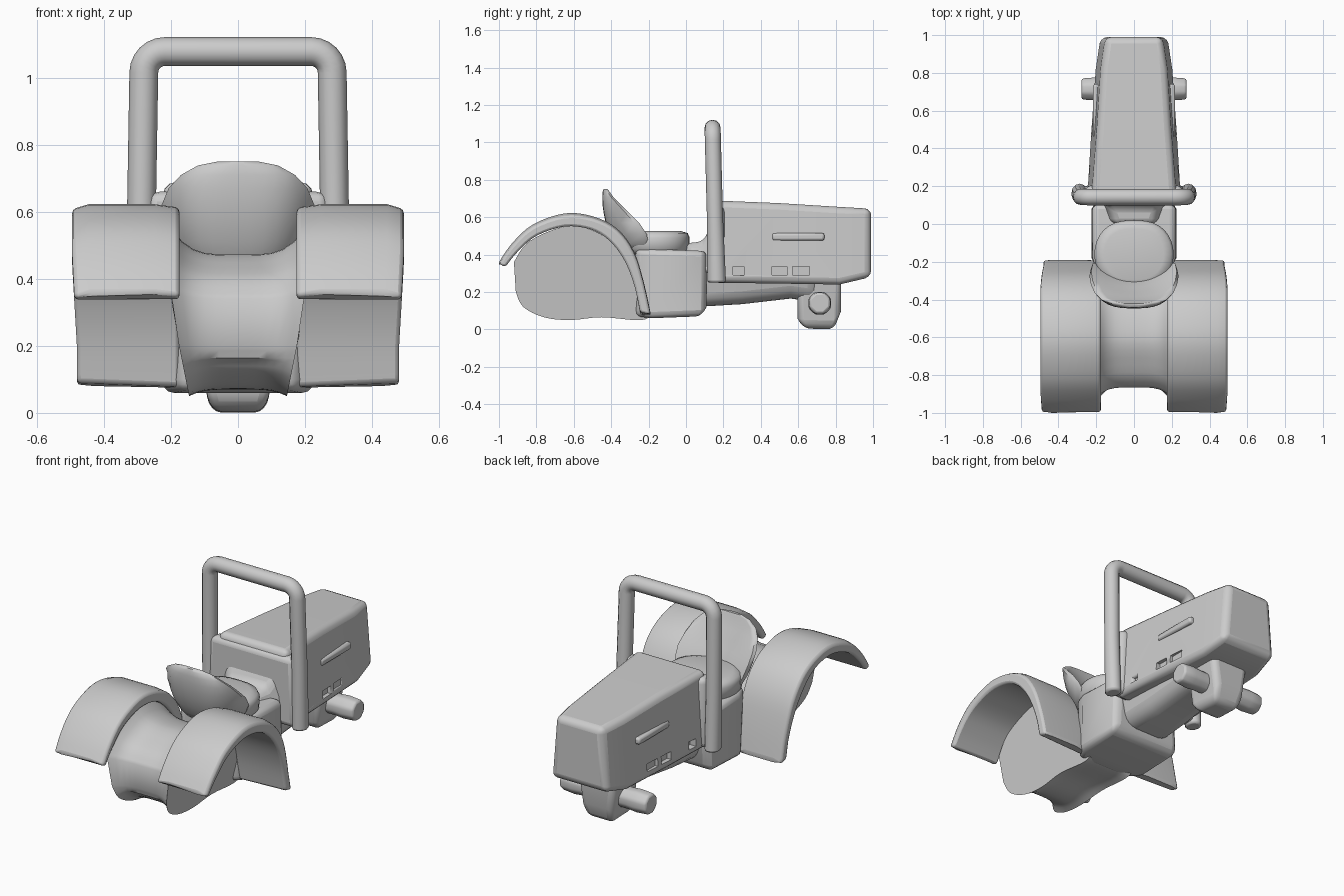
import bpy, bmesh
from math import sin, cos, pi, radians

if "Cube" in bpy.data.objects:
    bpy.data.objects.remove(bpy.data.objects["Cube"])


def finish(name, bm, bevel=0.0, seg=3, angle=35):
    bmesh.ops.recalc_face_normals(bm, faces=bm.faces[:])
    me = bpy.data.meshes.new(name)
    bm.to_mesh(me)
    bm.free()
    ob = bpy.data.objects.new(name, me)
    bpy.context.collection.objects.link(ob)
    if bevel:
        m = ob.modifiers.new("bevel", 'BEVEL')
        m.width, m.segments, m.limit_method = bevel, seg, 'ANGLE'
        m.angle_limit = radians(40)
    bpy.ops.object.select_all(action='DESELECT')
    ob.select_set(True)
    bpy.context.view_layer.objects.active = ob
    bpy.ops.object.shade_smooth_by_angle(angle=radians(angle))
    return ob


def loft_rings(bm, rings):
    vs = [[bm.verts.new(p) for p in r] for r in rings]
    n = len(vs[0])
    for a, b in zip(vs, vs[1:]):
        for i in range(n):
            bm.faces.new((a[i], a[(i + 1) % n], b[(i + 1) % n], b[i]))
    bm.faces.new(vs[0])
    bm.faces.new(vs[-1][::-1])


def loft(name, sections, bevel, **kw):
    """sections along y: (y, z bottom, z top, half width bottom, half width top)"""
    bm = bmesh.new()
    loft_rings(bm, [[(-b, y, z0), (b, y, z0), (t, y, z1), (-t, y, z1)]
                    for y, z0, z1, b, t in sections])
    return finish(name, bm, bevel, **kw)


def box(bm, x0, x1, y0, y1, z0, z1):
    loft_rings(bm, [[(x0, y, z0), (x1, y, z0), (x1, y, z1), (x0, y, z1)] for y in (y0, y1)])


def smooth_path(pts, steps=4):
    """Catmull-Rom interpolation of an open 2D path"""
    p = [pts[0]] + pts + [pts[-1]]
    out = []
    for i in range(1, len(p) - 2):
        for s in range(steps):
            t = s / steps
            out.append(tuple(0.5 * (2 * b + (c - a) * t + (2 * a - 5 * b + 4 * c - d) * t * t
                                    + (3 * b - a - 3 * c + d) * t ** 3)
                             for a, b, c, d in zip(p[i - 1], p[i], p[i + 1], p[i + 2])))
    return out + [pts[-1]]


# hood with side slots
hood = loft("hood", [(0.13, 0.25, 0.69, 0.25, 0.225), (0.5, 0.245, 0.675, 0.228, 0.195),
                     (0.82, 0.24, 0.655, 0.205, 0.175), (0.99, 0.28, 0.645, 0.18, 0.15)], 0.035)
bm = bmesh.new()
for s in (-1, 1):
    for y0, y1 in ((0.25, 0.31), (0.46, 0.54), (0.57, 0.66)):
        box(bm, *sorted((s * 0.2, s * 0.3)), y0, y1, 0.29, 0.335)
cutter = finish("slot_cutter", bm)
cutter.hide_render = True
cutter.hide_set(True)
m = hood.modifiers.new("slots", 'BOOLEAN')
m.operation, m.object, m.solver = 'DIFFERENCE', cutter, 'EXACT'
m = hood.modifiers.new("flat_sides", 'WEIGHTED_NORMAL')
m.keep_sharp = True

# raised vents on the hood sides
bm = bmesh.new()
for s in (-1, 1):
    box(bm, *sorted((s * 0.15, s * 0.218)), 0.46, 0.74, 0.475, 0.515)
finish("hood_vents", bm, 0.012, seg=2)

# panel joining the hood to the roll bar posts
loft("firewall", [(0.115, 0.26, 0.66, 0.285, 0.27), (0.205, 0.26, 0.66, 0.27, 0.25)], 0.03)

# engine block, front support and axle
loft("engine_block", [(0.05, 0.12, 0.4, 0.15, 0.2), (0.3, 0.135, 0.4, 0.14, 0.2),
                      (0.56, 0.165, 0.4, 0.13, 0.19), (0.72, 0.14, 0.4, 0.11, 0.16)], 0.07, seg=4)
loft("front_support", [(0.595, 0.06, 0.3, 0.1, 0.13), (0.63, 0.005, 0.3, 0.085, 0.13),
                       (0.79, 0.0, 0.3, 0.085, 0.13), (0.83, 0.1, 0.3, 0.1, 0.13)], 0.05, seg=4)
bm = bmesh.new()
loft_rings(bm, [[(x, 0.715 + r * cos(a), 0.14 + r * sin(a))
                 for a in [pi / 8 + k * pi / 4 for k in range(8)]]
                for x, r in ((-0.278, 0.06), (-0.2, 0.066), (-0.15, 0.062), (0.15, 0.062),
                             (0.2, 0.066), (0.278, 0.06))])
finish("front_axle", bm, 0.012, seg=2, angle=50)

# middle body with footplates, and pedestal under the seat
loft("middle_body", [(-0.27, 0.07, 0.43, 0.17, 0.19), (-0.18, 0.06, 0.43, 0.225, 0.22),
                     (0.08, 0.07, 0.42, 0.225, 0.22), (0.11, 0.12, 0.42, 0.215, 0.2)], 0.045)
loft("dash_base", [(0.0, 0.3, 0.46, 0.18, 0.1), (0.09, 0.3, 0.47, 0.2, 0.13),
                   (0.16, 0.3, 0.6, 0.2, 0.2)], 0.03)

# rear body: side outline lofted across, hollowed toward the middle
outer = smooth_path([(-0.92, 0.36), (-0.84, 0.47), (-0.65, 0.55), (-0.5, 0.53), (-0.38, 0.45),
                     (-0.28, 0.3), (-0.2, 0.1), (-0.24, 0.05), (-0.45, 0.065), (-0.62, 0.05),
                     (-0.76, 0.065), (-0.87, 0.12), (-0.91, 0.2)])
rings = []
for i in range(13):
    u = -1 + i / 6
    k = 1 - u ** 4
    ring = []
    for y, z in outer:
        x = u * 0.2 * (0.68 + 0.32 * min(1, z / 0.32))
        yy = y + (0.055 * k * min(1, (-0.6 - y) / 0.2) if y < -0.6 else 0)
        zz = z - 0.08 * k * max(0, (z - 0.3) / 0.25) + (0.02 * k if z < 0.15 else 0)
        ring.append((x, yy, zz))
    rings.append(ring)
bm = bmesh.new()
loft_rings(bm, rings)
finish("rear_body", bm, angle=50)

# fenders: curved strip with thickness
top = smooth_path([(-1.0, 0.36), (-0.93, 0.46), (-0.82, 0.56), (-0.65, 0.62), (-0.5, 0.605),
                   (-0.37, 0.54), (-0.28, 0.42), (-0.225, 0.25), (-0.19, 0.08)])
under = smooth_path([(-0.965, 0.335), (-0.9, 0.415), (-0.8, 0.5), (-0.65, 0.55), (-0.51, 0.535),
                     (-0.41, 0.475), (-0.33, 0.37), (-0.275, 0.23), (-0.245, 0.08)])
for side, s in (("left", -1), ("right", 1)):
    bm = bmesh.new()
    sec = []
    for (a, b), (c, d) in zip(top, under):
        w = 0.48 + 0.015 * max(0, min(1, (b - 0.2) / 0.3))
        lift = 0.02 * max(0, 1 - b / 0.2)
        sec.append([(s * 0.175, a, b - 0.01), (s * 0.25, a, b + lift), (s * (w - 0.05), a, b + lift),
                    (s * w, a, b - 0.015 + lift), (s * w, c, d + lift), (s * 0.175, c, d)])
    loft_rings(bm, sec)
    finish("fender_" + side, bm, 0.012, seg=2, angle=45)

# seat cushion: rounded outline
bm = bmesh.new()
rings = []
for z, k in ((0.4, 0.85), (0.43, 0.98), (0.49, 1.0), (0.515, 0.94), (0.525, 0.75)):
    ring = []
    for j in range(32):
        c, d = cos(2 * pi * j / 32), sin(2 * pi * j / 32)
        sx = abs(c) ** 0.75 * (1 if c > 0 else -1)
        ring.append((k * 0.21 * sx, -0.16 + k * 0.18 * d, z))
    rings.append(ring)
loft_rings(bm, rings)
finish("seat_cushion", bm, angle=60)

# seat back: stacked crescent sections (z, half width, back y, front y, side wrap)
rings = []
for z, w, yb, yf, wrap in ((0.42, 0.16, -0.36, -0.27, 0.06), (0.455, 0.2, -0.385, -0.28, 0.08),
                           (0.51, 0.228, -0.41, -0.3, 0.09), (0.57, 0.236, -0.43, -0.335, 0.085),
                           (0.62, 0.228, -0.44, -0.36, 0.06), (0.67, 0.207, -0.447, -0.385, 0.035),
                           (0.71, 0.17, -0.447, -0.405, 0.015), (0.738, 0.12, -0.445, -0.415, 0.005),
                           (0.75, 0.06, -0.44, -0.42, 0)):
    ring = []
    us = [-1 + k / 6 for k in range(13)]
    for u in us:
        ring.append((w * u, yb + (yf + wrap - 0.03 - yb) * u ** 4 * 0.9 + 0.02 * u * u, z))
    for u in us[::-1]:
        ring.append((w * u * 0.96, yf + wrap * u * u, z))
    rings.append(ring)
bm = bmesh.new()
loft_rings(bm, rings)
finish("seat_back", bm, angle=60)

# roll bar: oval section swept along a rounded arch
path = [(-0.288, 0.25), (-0.288, 0.6)]
for cx, a0 in ((-0.218, pi), (0.218, pi / 2)):
    path += [(cx + 0.063 * cos(a0 - t * pi / 12), 1.015 + 0.063 * sin(a0 - t * pi / 12))
             for t in range(7)]
path += [(0.288, 0.6), (0.288, 0.25)]
rings = []
for i, (x, z) in enumerate(path):
    p, q = path[max(0, i - 1)], path[min(len(path) - 1, i + 1)]
    dx, dz = q[0] - p[0], q[1] - p[1]
    l = (dx * dx + dz * dz) ** 0.5
    nx, nz = -dz / l, dx / l
    yc = 0.142 + 0.022 * (1.08 - z) / 0.83
    depth = 0.043 if z > 0.5 and z < 1.1 else 0.05
    rings.append([(x + nx * 0.043 * cos(a), yc + depth * sin(a), z + nz * 0.043 * cos(a))
                  for a in [2 * pi * k / 12 for k in range(12)]])
bm = bmesh.new()
loft_rings(bm, rings)
finish("roll_bar", bm, 0.012, seg=2, angle=45)
